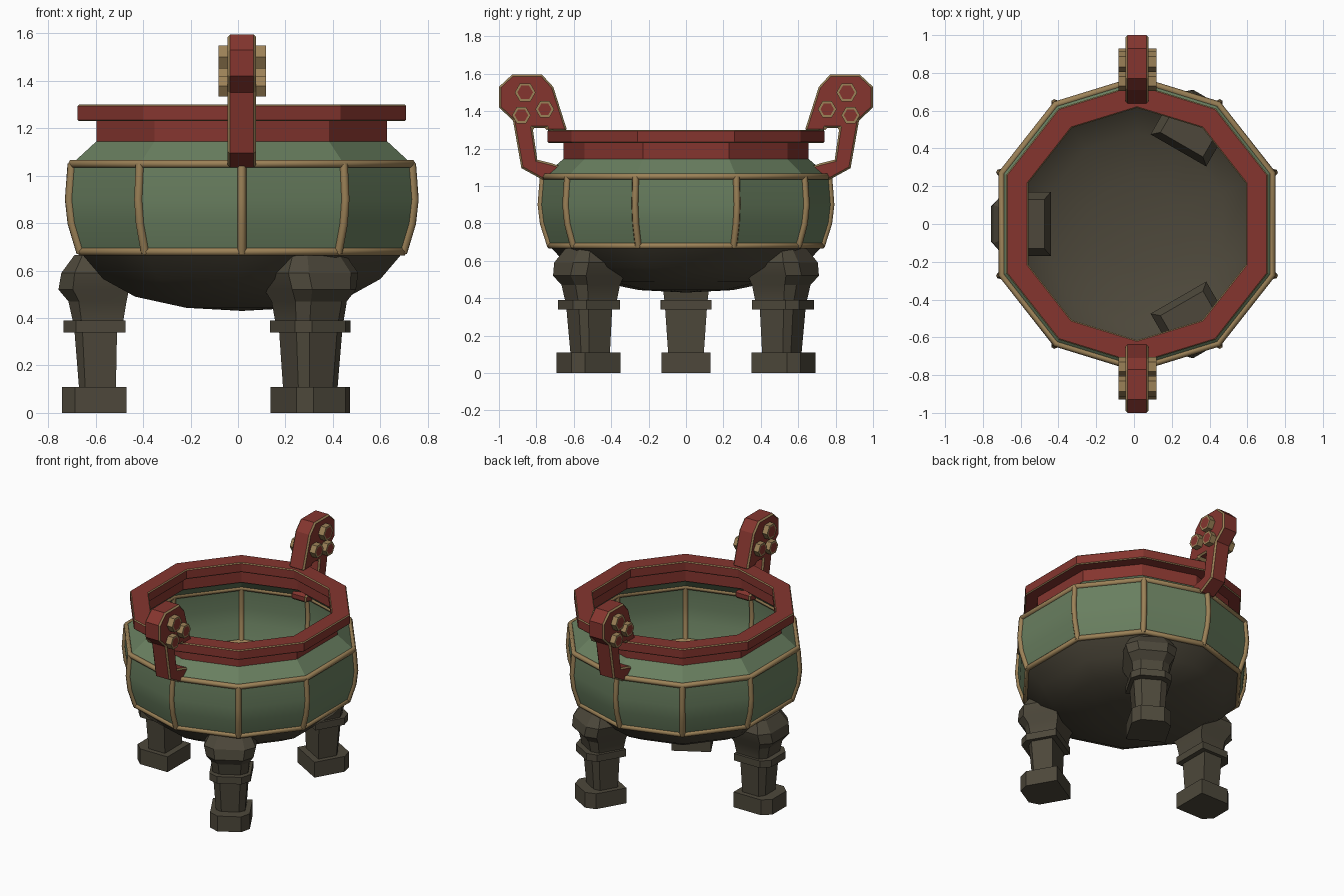
import bpy, bmesh, math
from mathutils import Vector, Matrix

if "Cube" in bpy.data.objects:
    bpy.data.objects.remove(bpy.data.objects["Cube"])

CX = 0.016  # centre of the bowl in x


def material(name, rgb):
    m = bpy.data.materials.new(name)
    m.diffuse_color = (*rgb, 1)
    m.use_nodes = True
    m.node_tree.nodes["Principled BSDF"].inputs["Base Color"].default_value = m.diffuse_color
    return m


RED = material("dark red", (0.235, 0.036, 0.028))
GREEN = material("sage green", (0.14, 0.21, 0.115))
GOLD = material("old gold", (0.33, 0.22, 0.095))
DARK = material("dark bronze", (0.074, 0.064, 0.043))

# ten slightly uneven corners, mirrored left to right
half = [90, 55.8, 20.6, -20.6, -55.8]
ANGLES = [math.radians(a) for a in half + [a + 180 for a in half]]


def corner(a, r, z):
    return Vector((CX + r * math.cos(a), r * math.sin(a), z))


def finish(name, bm, mats, smooth=None):
    bmesh.ops.recalc_face_normals(bm, faces=bm.faces)
    me = bpy.data.meshes.new(name)
    bm.to_mesh(me)
    bm.free()
    ob = bpy.data.objects.new(name, me)
    bpy.context.collection.objects.link(ob)
    for m in mats:
        me.materials.append(m)
    if smooth:
        bpy.ops.object.select_all(action='DESELECT')
        bpy.context.view_layer.objects.active = ob
        ob.select_set(True)
        bpy.ops.object.shade_smooth_by_angle(angle=math.radians(smooth))
    return ob


def bridge(bm, a, b):
    n = len(a)
    for i in range(n):
        bm.faces.new((a[i], a[(i + 1) % n], b[(i + 1) % n], b[i]))


def gold_edges(bm, width, min_angle):
    bmesh.ops.recalc_face_normals(bm, faces=bm.faces)
    edges = [e for e in bm.edges if len(e.link_faces) == 2
             and e.calc_face_angle() > math.radians(min_angle)]
    bmesh.ops.bevel(bm, geom=edges, offset=width, segments=1,
                    affect='EDGES', profile=0.5, material=1)


def shell(name, profile, mats, closed=False, tip=None, trim=0, smooth=None):
    bm = bmesh.new()
    rings = [[bm.verts.new(corner(a, r, z)) for a in ANGLES] for r, z in profile]
    pairs = list(zip(rings, rings[1:]))
    if closed:
        pairs.append((rings[-1], rings[0]))
    for a, b in pairs:
        bridge(bm, a, b)
    if tip is not None:
        t = bm.verts.new((CX, 0, tip))
        for i in range(10):
            bm.faces.new((rings[-1][i], rings[-1][(i + 1) % 10], t))
    if trim:
        gold_edges(bm, trim, 60)
    return finish(name, bm, mats, smooth)


def strip(name, points, radius, cyclic):
    cu = bpy.data.curves.new(name, 'CURVE')
    cu.dimensions = '3D'
    cu.bevel_depth = radius
    cu.bevel_resolution = 1
    cu.use_fill_caps = True
    sp = cu.splines.new('POLY')
    sp.points.add(len(points) - 1)
    for p, co in zip(sp.points, points):
        p.co = (*co, 1)
    sp.use_cyclic_u = cyclic
    ob = bpy.data.objects.new(name, cu)
    cu.materials.append(GOLD)
    bpy.context.collection.objects.link(ob)
    bpy.ops.object.select_all(action='DESELECT')
    bpy.context.view_layer.objects.active = ob
    ob.select_set(True)
    bpy.ops.object.convert(target='MESH')


# bowl: dark bottom, green belly and shoulder, red neck and rim
BELLY = [(0.725, 0.675), (0.765, 0.80), (0.777, 0.90), (0.765, 1.05)]
shell("bowl_bottom", [(0.725, 0.675), (0.625, 0.565), (0.48, 0.49), (0.25, 0.443)],
      [DARK], tip=0.43, smooth=30)
shell("bowl_belly", BELLY, [GREEN], smooth=30)
shell("bowl_shoulder", [(0.765, 1.05), (0.655, 1.145)], [GREEN])
shell("bowl_neck", [(0.655, 1.14), (0.655, 1.24)], [RED])
shell("bowl_rim", [(0.615, 1.23), (0.74, 1.23), (0.74, 1.30), (0.615, 1.30)],
      [RED, GOLD], closed=True, trim=0.006)

# gold bands and ribs on the belly
strip("lower_band", [corner(a, 0.725, 0.68) for a in ANGLES], 0.018, True)
strip("upper_band", [corner(a, 0.765, 1.05) for a in ANGLES], 0.018, True)
for i, a in enumerate(ANGLES):
    strip(f"belly_rib_{i}", [corner(a, r, z) for r, z in BELLY], 0.019, False)


# legs: lofted chamfered sections (z, inward, outward, half width)
def leg_part(name, levels, turn):
    bm = bmesh.new()
    rings = []
    for z, n, o, v in levels:
        pts = [(-n, -v), (o * 0.6, -v), (o, -v * 0.6),
               (o, v * 0.6), (o * 0.6, v), (-n, v)]
        rings.append([bm.verts.new((0.615 + x, y, z)) for x, y in pts])
    for a, b in zip(rings, rings[1:]):
        bridge(bm, a, b)
    bm.faces.new(rings[0])
    bm.faces.new(rings[-1])
    bm.transform(Matrix.Translation((0.01, 0, 0)) @ Matrix.Rotation(turn, 4, 'Z'))
    finish(name, bm, [DARK], 25)


LEG = {
    "foot": [(0, 0.135, 0.138, 0.13), (0.11, 0.135, 0.138, 0.13)],
    "shaft": [(0.10, 0.09, 0.065, 0.095), (0.35, 0.095, 0.085, 0.112)],
    "collar": [(0.34, 0.13, 0.13, 0.135), (0.39, 0.13, 0.13, 0.135)],
    "knee": [(0.38, 0.12, 0.09, 0.115), (0.47, 0.135, 0.11, 0.125),
             (0.52, 0.145, 0.152, 0.155), (0.59, 0.165, 0.14, 0.17),
             (0.665, 0.13, 0.085, 0.13)],
}
for side, deg in (("left", 180), ("right_back", 60), ("right_front", -60)):
    for part, levels in LEG.items():
        leg_part(f"{side}_leg_{part}", levels, math.radians(deg))

# handles: extruded hooked profile with gold edges, plus hexagonal studs
HOOK = [(0.635, 1.295), (0.71, 1.53), (0.77, 1.595), (0.93, 1.595), (1.0, 1.53),
        (1.0, 1.42), (0.925, 1.35), (0.88, 1.095), (0.77, 1.035), (0.66, 1.06),
        (0.66, 1.10), (0.715, 1.12), (0.795, 1.14), (0.82, 1.31), (0.745, 1.31),
        (0.745, 1.295)]
STUDS = [(0.86, 1.50, 0.056), (0.755, 1.41, 0.05), (0.88, 1.378, 0.05)]
for side, s in (("front", -1), ("back", 1)):
    bm = bmesh.new()
    a, b = ([bm.verts.new((CX + x, s * y, z)) for y, z in HOOK] for x in (-0.06, 0.06))
    bridge(bm, a, b)
    bm.faces.new(a)
    bm.faces.new(b)
    gold_edges(bm, 0.01, 75)
    finish(f"{side}_handle", bm, [RED, GOLD])

    for i, (y, z, r) in enumerate(STUDS):
        bm = bmesh.new()
        bmesh.ops.create_cone(bm, cap_ends=True, segments=6, radius1=r,
                              radius2=r, depth=0.2)
        caps = [f for f in bm.faces if len(f.verts) == 6]
        bmesh.ops.inset_individual(bm, faces=caps, thickness=0.014)
        for f in caps:
            f.material_index = 1
        bm.transform(Matrix.Translation((CX + 0.002, s * y, z))
                     @ Matrix.Rotation(math.pi / 2, 4, 'Y'))
        finish(f"{side}_handle_stud_{i}", bm, [GOLD, RED])
